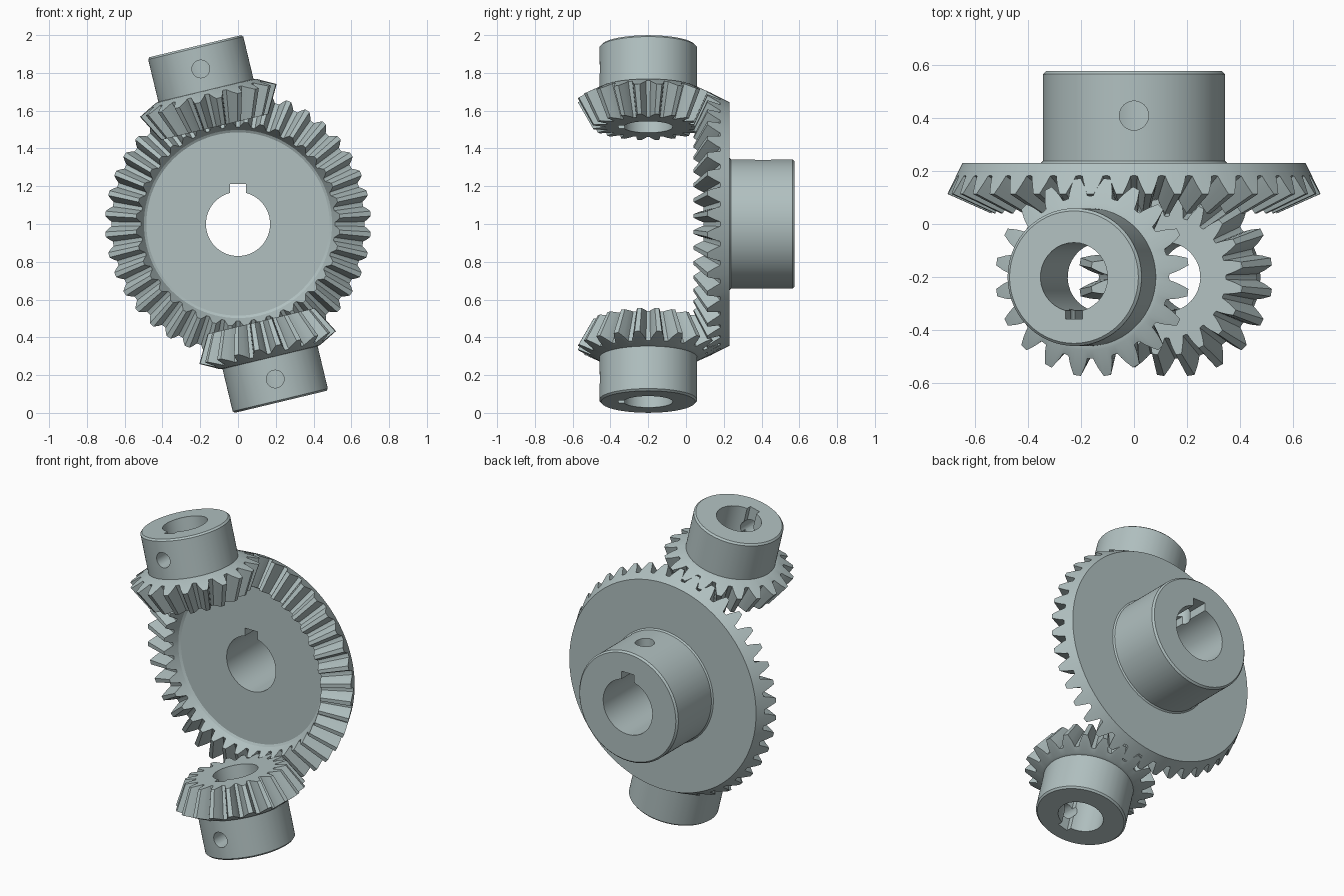
import bpy, bmesh, math
from mathutils import Matrix

cube = bpy.data.objects.get("Cube")
if cube:
    bpy.data.objects.remove(cube, do_unlink=True)

steel = bpy.data.materials.new("grey green steel")
steel.use_nodes = True
COLOUR = (0.44, 0.53, 0.53, 1)
steel.diffuse_color = COLOUR
steel.node_tree.nodes["Principled BSDF"].inputs["Base Color"].default_value = COLOUR

MODULE = 0.0344
APEX = (0, -0.2, 1)      # shared tip of all pitch cones
# One tooth: (fraction of pitch, height in modules)
TOOTH = [(-0.5, -1.25), (-0.38, -1.2), (-0.32, -0.6), (-0.25, 0), (-0.12, 1),
         (0.12, 1), (0.25, 0), (0.32, -0.6), (0.38, -1.2)]


def make_object(name, bm):
    bmesh.ops.recalc_face_normals(bm, faces=bm.faces)
    mesh = bpy.data.meshes.new(name)
    bm.to_mesh(mesh)
    bm.free()
    obj = bpy.data.objects.new(name, mesh)
    bpy.context.collection.objects.link(obj)
    return obj


def loft(name, rings):
    """Join equal rings of points into a closed solid."""
    bm = bmesh.new()
    loops = [[bm.verts.new(p) for p in ring] for ring in rings]
    for a, b in zip(loops, loops[1:]):
        for i in range(len(a)):
            j = (i + 1) % len(a)
            bm.faces.new((a[i], a[j], b[j], b[i]))
    bm.faces.new(loops[0][::-1])
    bm.faces.new(loops[-1])
    return make_object(name, bm)


def keyhole_cutter(radius, key_half, key_depth):
    """Shaft bore with a keyway towards -y."""
    gap = math.asin(key_half / radius)
    pts = []
    for i in range(33):
        a = -math.pi / 2 + gap + (2 * math.pi - 2 * gap) * i / 32
        pts.append((radius * math.cos(a), radius * math.sin(a)))
    pts += [(-key_half, -key_depth), (key_half, -key_depth)]
    return loft("bore_cutter", [[(x, y, z) for x, y in pts] for z in (0.05, 1.3)])


def screw_cutter(radius, z):
    bm = bmesh.new()
    bmesh.ops.create_cone(bm, cap_ends=True, segments=24, radius1=radius, radius2=radius,
                          depth=0.6, matrix=Matrix.Translation((0, -0.3, z))
                          @ Matrix.Rotation(math.pi / 2, 4, 'X'))
    return make_object("screw_cutter", bm)


def bevel_gear(name, teeth, mate, inner, front, back, bore, screw, rotation):
    """inner: ('scale', k) cone-cut tooth ends or ('flat', z) flush tooth ends.
    front / back: (radius, z) lathe points before and after the teeth."""
    pitch_r, pitch_z = MODULE * teeth / 2, MODULE * mate / 2
    cone = math.atan2(pitch_r, pitch_z)
    angles, outer_ring, inner_ring = [], [], []
    for t in range(teeth):
        for frac, h in TOOTH:
            a = 2 * math.pi * (t + 0.5 + frac) / teeth
            r = pitch_r + h * MODULE * math.cos(cone)
            z = pitch_z - h * MODULE * math.sin(cone)
            k = inner[1] if inner[0] == 'scale' else inner[1] / z
            angles.append(a)
            outer_ring.append((r * math.cos(a), r * math.sin(a), z))
            inner_ring.append((k * r * math.cos(a), k * r * math.sin(a), k * z))

    def lathe(points):
        return [[(r * math.cos(a), r * math.sin(a), z) for a in angles] for r, z in points]

    obj = loft(name, lathe(front) + [inner_ring, outer_ring] + lathe(back))
    obj.data.materials.append(steel)

    # Cut the bore, keyway and set screw hole
    cutters = [keyhole_cutter(*bore), screw_cutter(*screw)]
    for cutter in cutters:
        cutter.hide_render = True
        cutter.data.materials.append(steel)
        mod = obj.modifiers.new("cut", 'BOOLEAN')
        mod.operation, mod.solver, mod.object = 'DIFFERENCE', 'EXACT', cutter
    graph = bpy.context.evaluated_depsgraph_get()
    result = bpy.data.meshes.new_from_object(obj.evaluated_get(graph))
    obj.modifiers.clear()
    obj.data = result
    for cutter in cutters:
        bpy.data.objects.remove(cutter, do_unlink=True)

    obj.location = APEX
    obj.rotation_euler = rotation
    bpy.ops.object.select_all(action='DESELECT')
    obj.select_set(True)
    bpy.context.view_layer.objects.active = obj
    bpy.ops.object.shade_smooth_by_angle(angle=math.radians(28))
    return obj


# Large wheel, axis along y, dished front and hub behind
bevel_gear("large_bevel_gear", 40, 20, ('scale', 0.767),
           front=[(0.485, 0.33), (0.498, 0.322)],
           back=[(0.645, 0.43), (0.35, 0.43), (0.342, 0.438), (0.342, 0.764), (0.332, 0.775)],
           bore=(0.17, 0.043, 0.213), screw=(0.055, 0.608),
           rotation=(-math.pi / 2, 0, 0))

# Two pinions on opposite sides of the wheel
for name, degrees in (("upper_pinion", -13.5), ("lower_pinion", 166.5)):
    bevel_gear(name, 20, 40, ('flat', 0.528),
               front=[(0.19, 0.528)],
               back=[(0.275, 0.724), (0.259, 0.727), (0.259, 0.958), (0.249, 0.968)],
               bore=(0.13, 0.033, 0.158), screw=(0.047, 0.844),
               rotation=(0, math.radians(degrees), 0))
